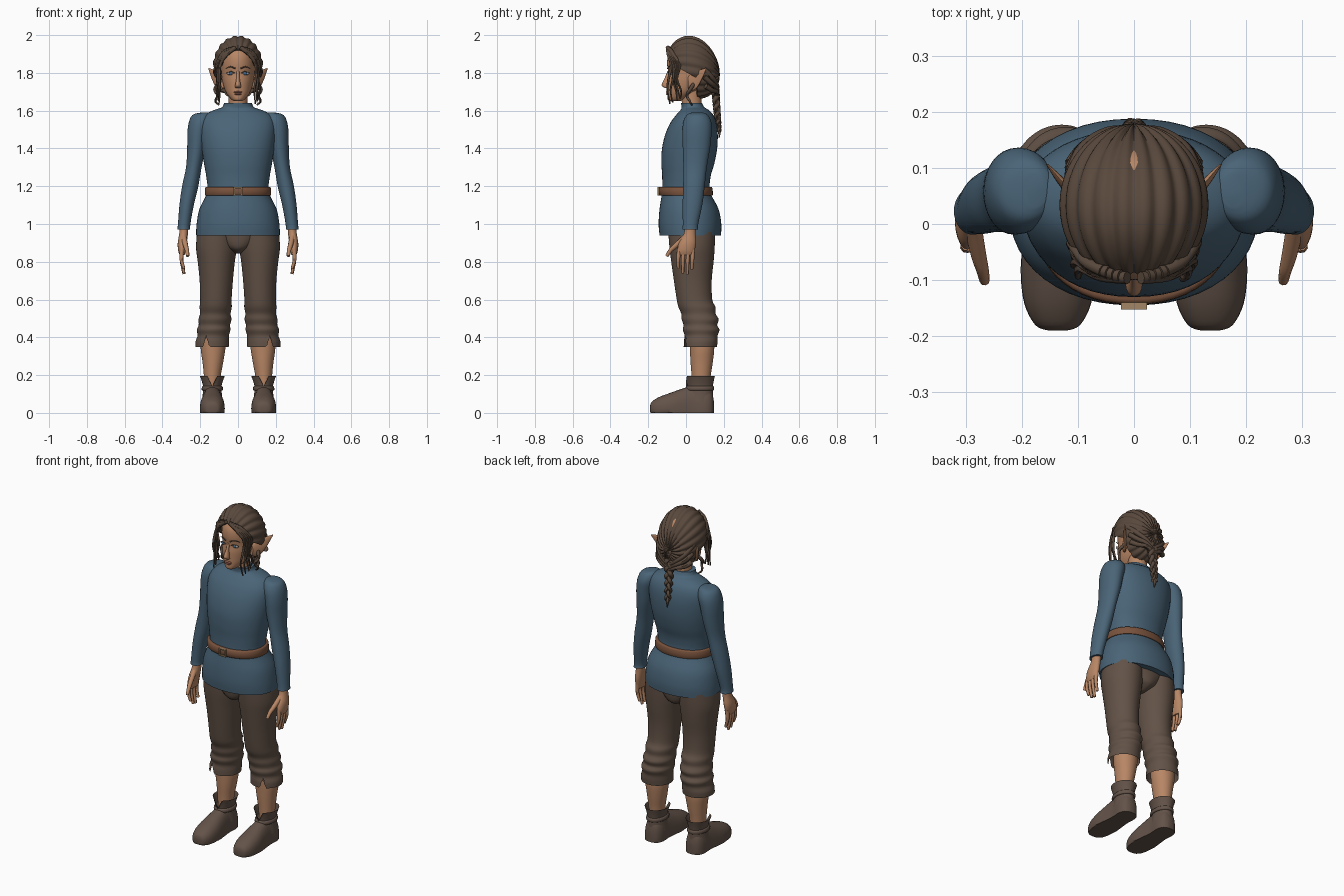
import bpy, bmesh, random
from math import sin, cos, pi, radians
from mathutils import Vector

old = bpy.data.objects.get("Cube")
if old:
    bpy.data.objects.remove(old, do_unlink=True)
random.seed(4)
parts = []


def material(name, colour):
    mat = bpy.data.materials.new(name)
    mat.use_nodes = True
    rgba = (*colour, 1)
    mat.diffuse_color = rgba
    shader = mat.node_tree.nodes["Principled BSDF"]
    shader.inputs["Base Color"].default_value = rgba
    shader.inputs["Roughness"].default_value = 0.8
    return mat


skin = material("skin", (.48, .24, .13))
hair = material("brown hair", (.10, .066, .046))
wool = material("blue wool", (.068, .128, .185))
cloth = material("brown cloth", (.122, .084, .062))
boot_leather = material("boot leather", (.125, .086, .066))
belt_leather = material("belt leather", (.19, .085, .046))
metal = material("buckle metal", (.36, .24, .13))
eye_white = material("eye white", (.45, .42, .40))
iris_blue = material("iris blue", (.06, .15, .28))
lip = material("lip", (.34, .13, .085))


def finish(name, bm, mat):
    bmesh.ops.recalc_face_normals(bm, faces=bm.faces)
    mesh = bpy.data.meshes.new(name)
    bm.to_mesh(mesh)
    bm.free()
    mesh.materials.append(mat)
    obj = bpy.data.objects.new(name, mesh)
    bpy.context.collection.objects.link(obj)
    parts.append(obj)
    return obj


def spline(rows, steps):
    """Smooth interpolation through rows of numbers."""
    rows = [Vector(r) for r in rows]
    out = []
    for i in range(len(rows) - 1):
        a, b, c, d = (rows[min(max(i + k, 0), len(rows) - 1)] for k in (-1, 0, 1, 2))
        for s in range(steps):
            t = s / steps
            out.append(b + (c - a) * (t / 2) + (a * 2 - b * 5 + c * 4 - d) * (t * t / 2)
                       + (b * 3 - a - c * 3 + d) * (t ** 3 / 2))
    return out + [rows[-1]]


def loft(name, mat, rings, axis="Z", side=1, n=32, steps=4, power=2.0, caps=True, floor=None):
    """Skin over elliptical rings: (position on axis, centre u, centre v, radius u, radius v)."""
    bm = bmesh.new()
    loops = []
    for t, u, v, ru, rv in spline(rings, steps):
        loop = []
        for k in range(n):
            c, s = cos(2 * pi * k / n), sin(2 * pi * k / n)
            pu = u + ru * abs(c) ** (2 / power) * (1 if c > 0 else -1)
            pv = v + rv * abs(s) ** (2 / power) * (1 if s > 0 else -1)
            co = (pu * side, pv, t) if axis == "Z" else (pu * side, t, pv)
            if floor is not None:
                co = (co[0], co[1], max(co[2], floor))
            loop.append(bm.verts.new(co))
        loops.append(loop)
    for a, b in zip(loops, loops[1:]):
        for k in range(n):
            bm.faces.new((a[k], a[(k + 1) % n], b[(k + 1) % n], b[k]))
    if caps:
        bm.faces.new(loops[0])
        bm.faces.new(loops[-1])
    return finish(name, bm, mat)


def front_back(rows):
    """Turn (z, half width, front y, back y) into rings."""
    return [(z, 0, (f + b) / 2, w, (b - f) / 2) for z, w, f, b in rows]


def tube(name, mat, points, radius, tip=0.4, side=1):
    """Tapering round strand through points."""
    curve = bpy.data.curves.new(name, "CURVE")
    curve.dimensions = "3D"
    curve.bevel_depth = radius
    curve.bevel_resolution = 2
    curve.use_fill_caps = True
    path = spline(points, 4)
    line = curve.splines.new("POLY")
    line.points.add(len(path) - 1)
    for i, (point, p) in enumerate(zip(line.points, path)):
        point.co = (p[0] * side, p[1], p[2], 1)
        point.radius = 1 + (tip - 1) * i / (len(path) - 1)
    obj = bpy.data.objects.new(name, curve)
    bpy.context.collection.objects.link(obj)
    curve.materials.append(mat)
    bpy.ops.object.select_all(action="DESELECT")
    obj.select_set(True)
    bpy.context.view_layer.objects.active = obj
    bpy.ops.object.convert(target="MESH")
    parts.append(bpy.context.view_layer.objects.active)


def ball(name, mat, centre, size, side=1):
    bm = bmesh.new()
    bmesh.ops.create_uvsphere(bm, u_segments=20, v_segments=12, radius=1)
    for v in bm.verts:
        v.co = Vector((side * (centre[0] + v.co.x * size[0]),
                       centre[1] + v.co.y * size[1], centre[2] + v.co.z * size[2]))
    finish(name, bm, mat)


def box(name, mat, centre, size):
    bm = bmesh.new()
    bmesh.ops.create_cube(bm, size=1)
    for v in bm.verts:
        v.co = Vector(c + a * s for c, a, s in zip(centre, v.co, size))
    finish(name, bm, mat)


def notch(obj, x, width, edge, depth):
    """Cut a V into the front of an open edge; positive depth cuts upward."""
    for v in obj.data.vertices:
        near = 1 - abs(v.co.x - x) / width
        if near > 0 and v.co.y < .07:
            limit = edge + depth * near
            v.co.z = max(v.co.z, limit) if depth > 0 else min(v.co.z, limit)


# Tunic body and belt
loft("tunic_body", wool, front_back([
    (.94, .222, -.14, .185), (1.0, .219, -.145, .187), (1.08, .204, -.14, .172),
    (1.17, .163, -.127, .128), (1.25, .168, -.126, .13), (1.32, .18, -.13, .15),
    (1.4, .192, -.127, .165), (1.48, .2, -.108, .168), (1.54, .197, -.08, .16),
    (1.58, .172, -.05, .143), (1.605, .122, -.028, .118), (1.618, .084, -.024, .097),
    (1.64, .074, -.026, .085)]), n=48, power=2.15)
loft("belt", belt_leather, front_back([
    (1.15, .172, -.134, .136), (1.155, .176, -.143, .142),
    (1.19, .174, -.143, .14), (1.196, .168, -.134, .134)]), n=48, steps=2, power=2.15)
for s in (-1, 1):
    box("buckle_side", metal, (s * .02, -.146, 1.173), (.006, .012, .044))
    box("buckle_bar", metal, (0, -.146, 1.173 + s * .019), (.046, .012, .006))

# Neck, head and face
loft("neck", skin, [(1.58, 0, .035, .056, .056), (1.64, 0, .03, .05, .052), (1.74, 0, .03, .052, .06)])
loft("head", skin, front_back([
    (1.65, .018, -.085, -.04), (1.66, .036, -.097, 0), (1.69, .06, -.098, .05),
    (1.72, .073, -.098, .09), (1.76, .083, -.098, .12), (1.80, .088, -.094, .14),
    (1.85, .091, -.1, .15), (1.90, .085, -.092, .14), (1.95, .06, -.055, .11),
    (1.97, .02, 0, .06)]), n=40)
loft("nose", skin, [(1.81, 0, -.09, .007, .008), (1.77, 0, -.1, .009, .014),
                    (1.735, 0, -.108, .015, .021), (1.72, 0, -.1, .014, .012)], n=16)
ball("upper_lip", lip, (0, -.097, 1.698), (.025, .009, .005))
ball("lower_lip", lip, (0, -.097, 1.689), (.02, .009, .006))

for side, word in ((1, "left"), (-1, "right")):
    ball(word + "_eye", eye_white, (.039, -.081, 1.797), (.02, .008, .009), side)
    ball(word + "_iris", iris_blue, (.039, -.086, 1.797), (.009, .005, .0085), side)
    tube(word + "_lashes", hair, [(.018, -.091, 1.798), (.036, -.091, 1.807), (.06, -.078, 1.799)], .003, .6, side)
    tube(word + "_eyebrow", hair, [(.014, -.096, 1.823), (.04, -.09, 1.833), (.064, -.074, 1.824)], .004, .4, side)
    loft(word + "_ear", skin, [
        (.01, .08, 1.75, .012, .03), (.03, .092, 1.752, .014, .045), (.055, .11, 1.762, .013, .045),
        (.08, .132, 1.788, .009, .03), (.107, .155, 1.822, .002, .004)], axis="Y", side=side, n=16)

    # Sleeve and hand
    loft(word + "_sleeve", wool, [
        (1.59, .175, .06, .02, .03), (1.578, .19, .06, .05, .055), (1.54, .2, .06, .06, .074),
        (1.48, .212, .058, .056, .077), (1.4, .22, .055, .049, .072), (1.3, .234, .048, .041, .062),
        (1.2, .253, .042, .043, .057), (1.1, .272, .034, .038, .052), (1.0, .285, .024, .033, .041),
        (.97, .287, .023, .034, .042)], side=side)
    loft(word + "_palm", skin, [
        (1.0, .285, .024, .024, .03), (.95, .288, .02, .023, .031), (.9, .295, .008, .024, .045),
        (.86, .297, 0, .02, .046), (.835, .296, -.002, .013, .04)], side=side, n=20)
    for k, reach in enumerate((.765, .74, .735, .76)):
        y = -.036 + .024 * k
        tube(word + "_finger", skin, [(.297, y, .865), (.299, y * 1.05 - .004, .81),
                                      (.286, y - .005, reach)], .0125, .6, side)
    tube(word + "_thumb", skin, [(.287, -.005, .93), (.277, -.055, .885), (.27, -.082, .86),
                                 (.266, -.102, .83)], .016, .55, side)

    # Trouser leg with creases below the knee
    leg = loft(word + "_trouser_leg", cloth, [
        (.35, .137, .076, .088, .088), (.38, .136, .078, .088, .089), (.41, .131, .08, .083, .087),
        (.44, .129, .08, .089, .097), (.465, .125, .076, .083, .089), (.495, .122, .075, .087, .098),
        (.525, .12, .066, .081, .091), (.56, .118, .058, .085, .098), (.6, .117, .045, .083, .094),
        (.7, .115, .036, .088, .1), (.8, .115, .034, .098, .112), (.88, .114, .032, .108, .12),
        (.98, .11, .03, .104, .125)], side=side, n=64, caps=False)
    notch(leg, side * .168, .016, .35, .06)
    loft(word + "_calf", skin, [
        (.1, .136, .078, .04, .045), (.19, .136, .08, .044, .05), (.27, .133, .083, .055, .059),
        (.35, .132, .085, .066, .065), (.45, .128, .08, .065, .065)], side=side)

    # Boot: foot, flared shaft and ankle strap
    loft(word + "_boot_foot", boot_leather, [
        (y, .136, .022, w, top - .022) for y, w, top in (
            (-.19, .016, .038), (-.18, .04, .06), (-.14, .06, .085), (-.08, .066, .107),
            (-.02, .06, .128), (.04, .054, .145), (.1, .056, .14), (.135, .042, .115), (.148, .016, .06))],
        axis="Y", side=side, power=2.3, floor=0)
    shaft = loft(word + "_boot_shaft", boot_leather, [
        (.06, .136, .075, .056, .07), (.13, .136, .076, .048, .066), (.165, .136, .076, .055, .07),
        (.196, .136, .076, .066, .077)], side=side, n=48, caps=False)
    notch(shaft, side * .136, .026, .196, -.055)
    loft(word + "_boot_strap", boot_leather, [
        (.118, .136, .074, .05, .069), (.122, .136, .074, .056, .075),
        (.138, .136, .074, .055, .074), (.142, .136, .074, .049, .068)], side=side, steps=2)

    # Loose locks framing the face
    for k in range(5):
        shift = .011 * k
        wave = [random.uniform(-.009, .009) for _ in range(6)]
        tube(word + "_lock", hair, [
            (.012 + shift, -.096 + shift * .3, 1.935 - shift * .3),
            (.062 + shift * .6, -.092 + shift * .6, 1.895),
            (.095 + shift * .4, -.078 + shift, 1.84),
            (.1 + wave[0], -.085 + shift + wave[1], 1.77),
            (.088 + shift * .6 + wave[2], -.092 + shift * 1.4 + wave[3], 1.71),
            (.1 + wave[4], -.083 + shift * 1.4 + wave[5], 1.635 + shift * .8)], .0115, .3, side)
    # Curl below the ear and twist leading back to the braid
    tube(word + "_curl", hair, [(.105, .04, 1.74), (.122, .02, 1.71), (.108, .005, 1.68),
                                (.12, .02, 1.65), (.1, .03, 1.63)], .011, .4, side)
    for k in range(3):
        tube(word + "_twist", hair, [(.11, .085 + .01 * k, 1.83 - .05 * k), (.088, .135, 1.78 - .035 * k),
                                     (.045, .162, 1.74 - .02 * k), (0, .164, 1.705 - .015 * k)], .015, .7, side)

# Trouser seat joining the legs
loft("trouser_seat", cloth, [
    (.845, 0, .03, .02, .06), (.86, 0, .03, .045, .095), (.89, 0, .03, .1, .115),
    (.98, 0, .03, .2, .125)])

# Swept-back hair: ridges run from the hairline to a gathering point behind
bm = bmesh.new()
columns, rows = 160, 20
grid = []
for k in range(columns):
    phi = 2 * pi * k / columns
    s = sin(phi)
    start = 45 - 15 * s if s > 0 else 45 + 55 * min(1, -s * 3)
    ridge = 1 - .045 * abs(cos(10 * phi)) ** 3
    column = []
    for r in range(-1, rows + 1):
        t = max(r, 0) / rows
        a = radians(start + (179 - start) * t)
        swell = (.86 if r < 0 else ridge)
        drop = .05 * ((1 - cos(a)) / 2) ** 2
        column.append(bm.verts.new((.134 * sin(a) * cos(phi) * swell,
                                    .034 - .145 * cos(a) * swell,
                                    1.842 + .167 * sin(a) * s * swell - drop)))
    grid.append(column)
for k in range(columns):
    a, b = grid[k], grid[(k + 1) % columns]
    for r in range(rows + 1):
        bm.faces.new((a[r], b[r], b[r + 1], a[r + 1]))
bm.faces.new([column[-1] for column in grid])
finish("swept_hair", bm, hair)

# Three-strand braid down the back
for strand in range(3):
    path = []
    for i in range(25):
        t = i / 24
        a = t * 4 * pi + strand * 2 * pi / 3
        path.append((.019 * (1 - .5 * t) * sin(a), .152 + .022 * t + .009 * sin(2 * a), 1.74 - .25 * t))
    tube("braid_strand", hair, path, .016, .45)
tube("braid_tail", hair, [(0, .174, 1.5), (0, .177, 1.48), (.004, .174, 1.455)], .011, .2)

# Smooth shading with crisp edges
bpy.ops.object.select_all(action="DESELECT")
for obj in parts:
    obj.select_set(True)
bpy.context.view_layer.objects.active = parts[0]
bpy.ops.object.shade_smooth_by_angle(angle=radians(45))
